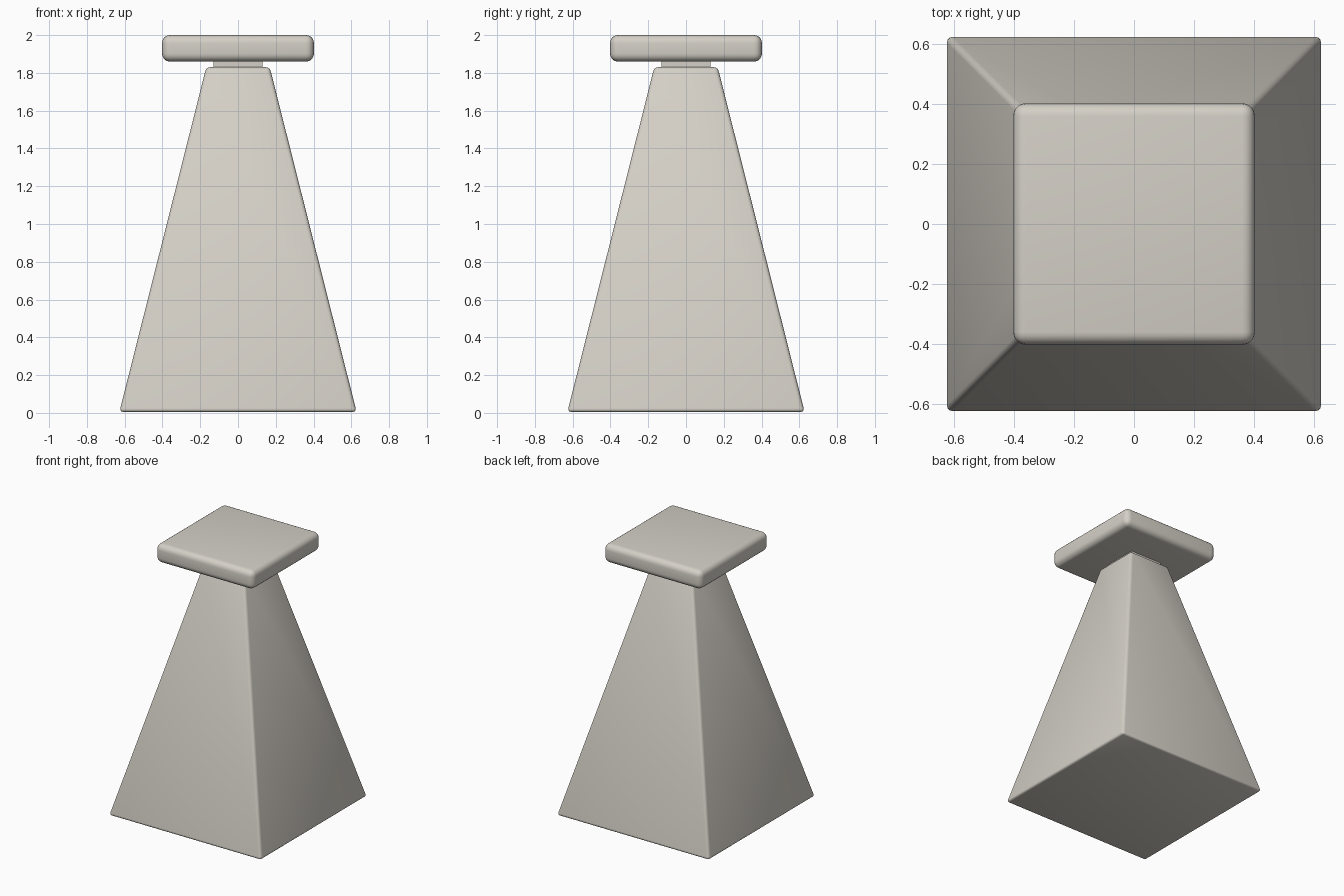
import bpy, bmesh

if "Cube" in bpy.data.objects:
    bpy.data.objects.remove(bpy.data.objects["Cube"])

stone = bpy.data.materials.new("warm_light_grey")
stone.diffuse_color = (0.66, 0.63, 0.57, 1)
stone.use_nodes = True
stone.node_tree.nodes["Principled BSDF"].inputs["Base Color"].default_value = stone.diffuse_color


def tapered_block(name, z0, z1, half0, half1, bevel=0.0, segments=4):
    """Square block from half-width half0 at z0 to half1 at z1, rounded edges."""
    bm = bmesh.new()
    bmesh.ops.create_cube(bm, size=2)
    for v in bm.verts:
        top = v.co.z > 0
        half = half1 if top else half0
        v.co = (v.co.x * half, v.co.y * half, z1 if top else z0)
    mesh = bpy.data.meshes.new(name)
    bm.to_mesh(mesh)
    bm.free()
    mesh.materials.append(stone)
    obj = bpy.data.objects.new(name, mesh)
    bpy.context.collection.objects.link(obj)
    if bevel:
        mod = obj.modifiers.new("rounded_edges", "BEVEL")
        mod.width = bevel
        mod.segments = segments
        mod.limit_method = 'NONE'
        mesh.shade_smooth()
    return obj


# Tall tapering body
tapered_block("body", 0.005, 1.83, 0.628, 0.168, 0.02, 3)
# Short neck joining body and cap
tapered_block("neck", 1.80, 1.88, 0.13, 0.13)
# Overhanging square cap
tapered_block("cap", 1.86, 2.0, 0.402, 0.402, 0.042, 5)
